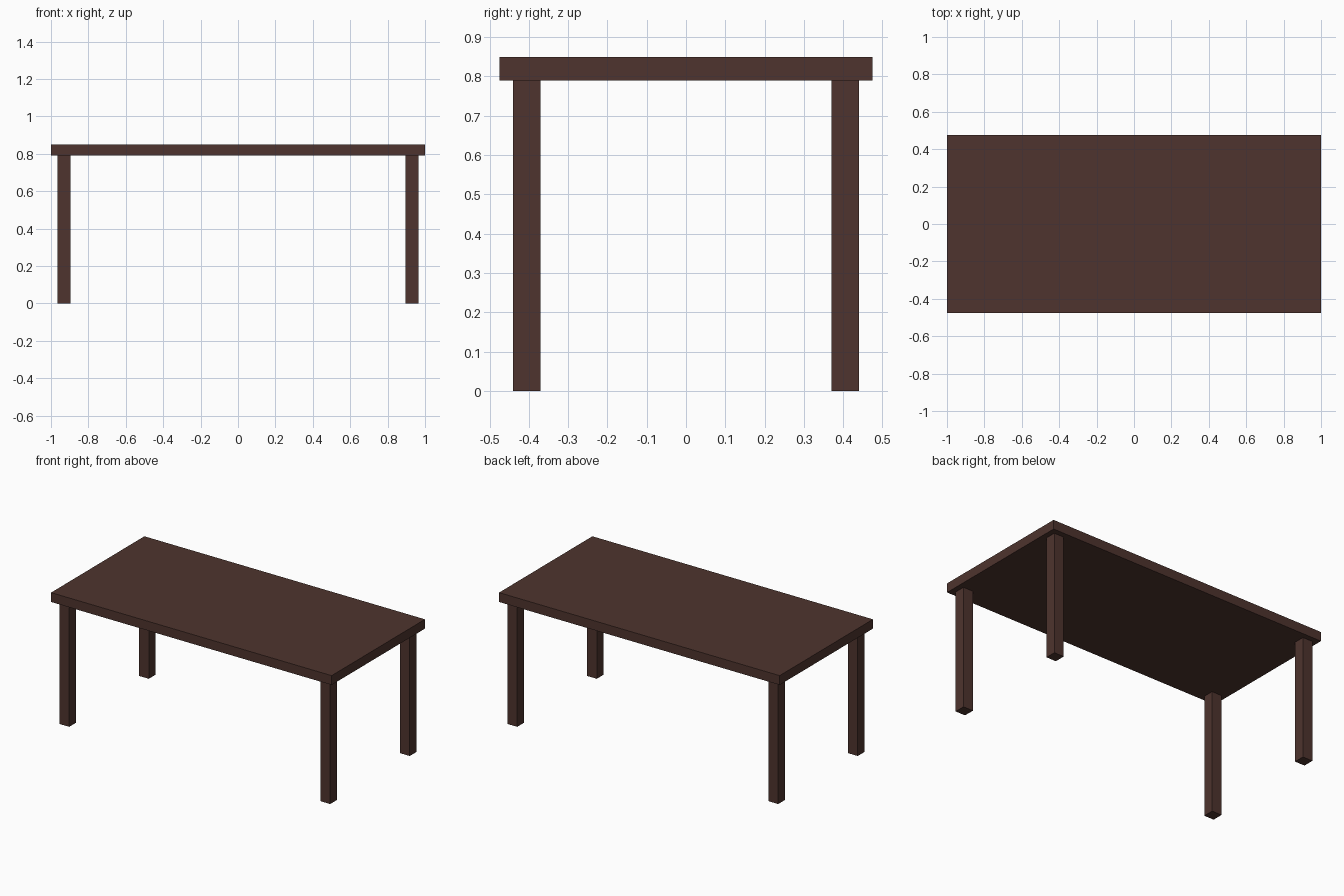
import bpy

if "Cube" in bpy.data.objects:
    bpy.data.objects.remove(bpy.data.objects["Cube"])

wood = bpy.data.materials.new("dark brown wood")
wood.diffuse_color = (0.0762, 0.0343, 0.0273, 1.0)
wood.use_nodes = True
wood.node_tree.nodes["Principled BSDF"].inputs["Base Color"].default_value = wood.diffuse_color

LENGTH, WIDTH, HEIGHT = 2.0, 0.95, 0.85
TOP_THICK, LEG, INSET = 0.06, 0.07, 0.035


def box(name, size, centre):
    bpy.ops.mesh.primitive_cube_add(size=1, location=centre)
    obj = bpy.context.object
    obj.name = name
    obj.scale = size
    bpy.ops.object.transform_apply(location=False, rotation=False, scale=True)
    obj.data.materials.append(wood)
    return obj


# Table top slab
box("table_top", (LENGTH, WIDTH, TOP_THICK), (0, 0, HEIGHT - TOP_THICK / 2))

# Four square legs, inset from the corners
leg_h = HEIGHT - TOP_THICK
leg_x = LENGTH / 2 - INSET - LEG / 2
leg_y = WIDTH / 2 - INSET - LEG / 2
for side, sx in (("left", -1), ("right", 1)):
    for end, sy in (("front", -1), ("back", 1)):
        box(f"{end}_{side}_leg", (LEG, LEG, leg_h), (sx * leg_x, sy * leg_y, leg_h / 2))
